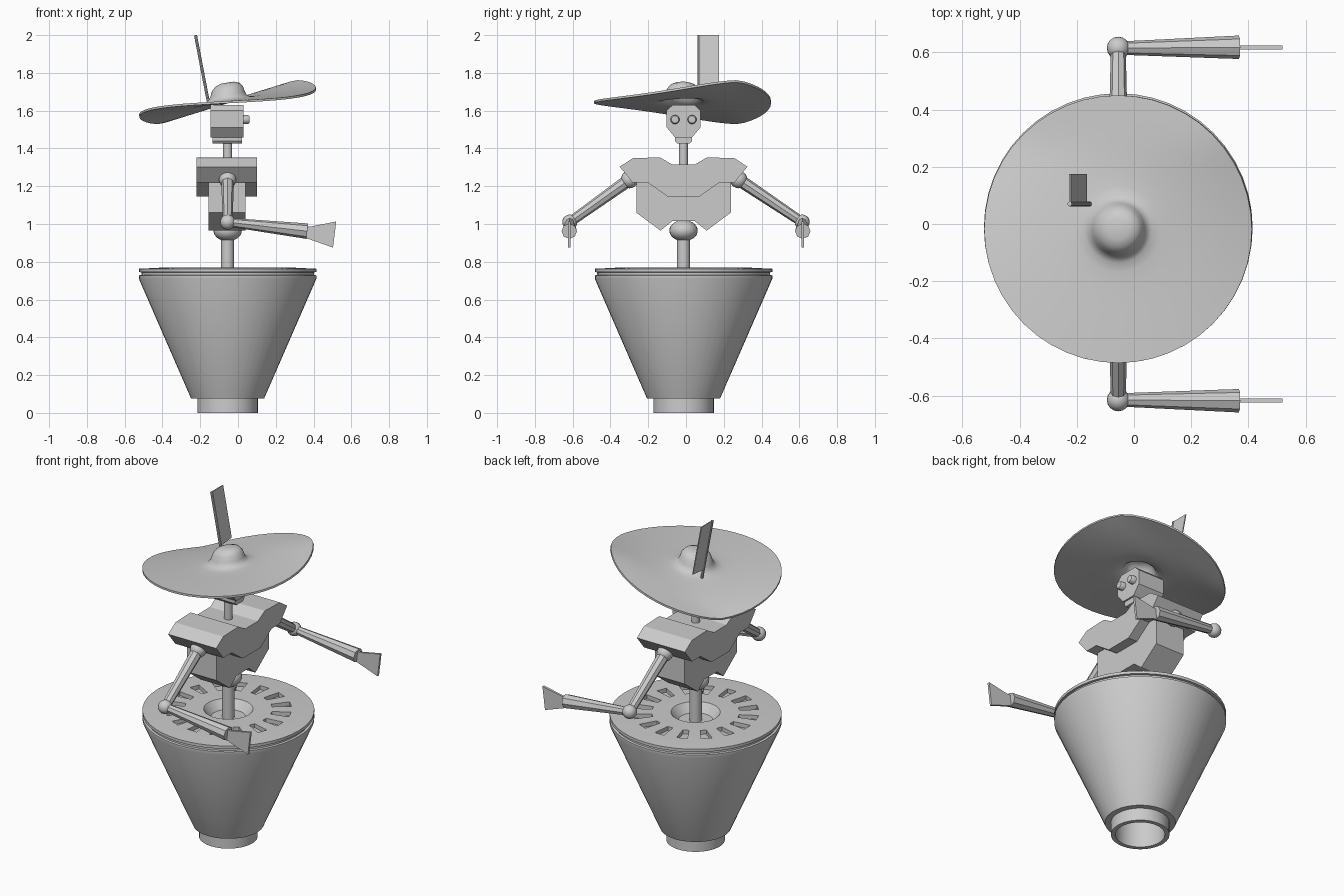
import bpy, bmesh, math
from mathutils import Vector, Matrix

if "Cube" in bpy.data.objects:
    bpy.data.objects.remove(bpy.data.objects["Cube"])

CX, CY = -0.055, -0.013   # main axis of the figure

grey = bpy.data.materials.new("plain_grey")
grey.diffuse_color = (0.6, 0.6, 0.6, 1)
grey.use_nodes = True
grey.node_tree.nodes["Principled BSDF"].inputs["Base Color"].default_value = grey.diffuse_color


def finish(name, bm, smooth=None):
    bmesh.ops.recalc_face_normals(bm, faces=bm.faces)
    me = bpy.data.meshes.new(name)
    bm.to_mesh(me)
    bm.free()
    me.materials.append(grey)
    ob = bpy.data.objects.new(name, me)
    bpy.context.collection.objects.link(ob)
    if smooth:
        smooth_angle(ob, smooth)
    return ob


def smooth_angle(ob, angle):
    bpy.ops.object.select_all(action='DESELECT')
    ob.select_set(True)
    bpy.context.view_layer.objects.active = ob
    bpy.ops.object.shade_smooth_by_angle(angle=math.radians(angle))


def lathe(name, profile, steps=48, matrix=Matrix(), smooth=30):
    """Spin (radius, height) points round z, then place with matrix."""
    bm = bmesh.new()
    vs = [bm.verts.new((r, 0, z)) for r, z in profile]
    es = [bm.edges.new(p) for p in zip(vs, vs[1:])]
    bmesh.ops.spin(bm, geom=vs + es, axis=(0, 0, 1), cent=(0, 0, 0),
                   angle=2 * math.pi, steps=steps)
    bmesh.ops.remove_doubles(bm, verts=bm.verts, dist=1e-5)
    bmesh.ops.transform(bm, matrix=matrix, verts=bm.verts)
    return finish(name, bm, smooth)


def rod(name, a, b, r1, r2, sides=8, smooth=None):
    a, b = Vector(a), Vector(b)
    d = b - a
    m = Matrix.Translation((a + b) / 2) @ d.to_track_quat('Z', 'Y').to_matrix().to_4x4()
    bm = bmesh.new()
    bmesh.ops.create_cone(bm, cap_ends=True, segments=sides, radius1=r1,
                          radius2=r2, depth=d.length, matrix=m)
    return finish(name, bm, smooth)


def ball(name, loc, r, squash=1, seg=16, rings=10):
    bm = bmesh.new()
    bmesh.ops.create_uvsphere(bm, u_segments=seg, v_segments=rings, radius=r,
                              matrix=Matrix.Translation(loc) @ Matrix.Diagonal((1, 1, squash, 1)))
    return finish(name, bm, 40)


def prism(name, points, offset):
    """Extrude a polygon of 3D points by an offset."""
    bm = bmesh.new()
    f = bm.faces.new([bm.verts.new(p) for p in points])
    new = bmesh.ops.extrude_face_region(bm, geom=[f])["geom"]
    bmesh.ops.translate(bm, vec=offset, verts=[v for v in new if isinstance(v, bmesh.types.BMVert)])
    return finish(name, bm)


def body_prism(name, half, x0, x1):
    """Mirror a half outline (y, z) across the axis and extrude it along x."""
    pts = [(x0, CY + y, z) for y, z in half] + [(x0, CY - y, z) for y, z in reversed(half)]
    return prism(name, pts, (x1 - x0, 0, 0))


axis = Matrix.Translation((CX, CY, 0))

# Conical pot with hollow foot, rim groove and recessed centre
pot = lathe("pot", [(0, 0.3), (0.135, 0.3), (0.135, 0), (0.16, 0), (0.16, 0.075),
                    (0.193, 0.075), (0.47, 0.71), (0.47, 0.728), (0.457, 0.73),
                    (0.457, 0.744), (0.47, 0.746), (0.47, 0.763), (0.35, 0.769),
                    (0.135, 0.769), (0.095, 0.72), (0, 0.72)], 48, axis)

# Ring of tapered slots cut in the lid
bm = bmesh.new()
for i in range(16):
    a = 2 * math.pi * i / 16
    corners = [(0.24, -0.017), (0.345, -0.03), (0.345, 0.03), (0.24, 0.017)]
    rot = axis @ Matrix.Rotation(a, 4, 'Z')
    lo, hi = [[bm.verts.new(rot @ Vector((x, y, z))) for x, y in corners] for z in (0.745, 0.80)]
    bm.faces.new(lo)
    bm.faces.new(hi)
    for k in range(4):
        n = (k + 1) % 4
        bm.faces.new((lo[k], lo[n], hi[n], hi[k]))
cutter = finish("slot_cutter", bm)
cutter.hide_render = True
mod = pot.modifiers.new("slots", 'BOOLEAN')
mod.object = cutter
mod.solver = 'EXACT'
bpy.context.view_layer.objects.active = pot
bpy.ops.object.modifier_apply(modifier="slots")
bpy.data.objects.remove(cutter)
smooth_angle(pot, 30)

# Stem and waist joint
rod("stem", (CX, CY, 0.71), (CX, CY, 0.95), 0.034, 0.034, 20, 40)
ball("waist_joint", (CX, CY, 0.965), 0.075, 0.75, 24, 14)

# Torso
body_prism("lower_torso", [(0, 1.25), (0.25, 1.25), (0.25, 1.06), (0.122, 0.965), (0.06, 1.015)],
           -0.155, 0.04)
body_prism("chest", [(0.06, 1.315), (0.125, 1.353), (0.27, 1.348), (0.338, 1.303),
                     (0.27, 1.22), (0.19, 1.22), (0.085, 1.146)], -0.22, 0.10)

# Neck, chin and head
rod("neck", (CX, CY, 1.29), (CX, CY, 1.45), 0.024, 0.024, 16, 40)
body_prism("chin", [(0.045, 1.47), (0.045, 1.44), (0.033, 1.425)], -0.135, 0.02)
body_prism("head", [(0.058, 1.63), (0.09, 1.60), (0.09, 1.512), (0.045, 1.458)], -0.145, 0.03)
for s in (-1, 1):
    lathe("eye", [(0, -0.01), (0.024, -0.01), (0.024, 0.022), (0.019, 0.03), (0, 0.032)], 16,
          Matrix.Translation((0.03, CY + s * 0.045, 1.553)) @ Matrix.Rotation(math.pi / 2, 4, 'Y'), 40)

# Wide hat: disc with a crown, its brim twisted more towards the back
rings = [(0, 0.098), (0.035, 0.097), (0.06, 0.088), (0.077, 0.068), (0.086, 0.04), (0.097, 0.02),
         (0.115, 0.007), (0.15, 0.002), (0.2, 0), (0.27, 0), (0.34, 0), (0.41, 0), (0.468, 0)]
hat = lathe("hat", rings, 48)
for v in hat.data.vertices:
    x, y, z = v.co
    v.co = (CX + x, -0.018 + y, 1.645 + z + x * min(0.31, 0.155 * math.exp(2.3 * y)))
solid = hat.modifiers.new("thickness", 'SOLIDIFY')
solid.thickness = 0.012
solid.offset = 0
bpy.context.view_layer.objects.active = hat
bpy.ops.object.modifier_apply(modifier="thickness")
smooth_angle(hat, 35)

# Feather: thin quill with a flat vane behind it
rod("quill", (-0.153, 0.07, 1.625), (-0.225, 0.07, 2.0), 0.008, 0.008, 8)
prism("feather_vane", [(-0.170, 0.07, 1.69), (-0.170, 0.175, 1.70),
                       (-0.227, 0.175, 2.0), (-0.227, 0.07, 2.0)], (0.006, 0, 0))

# Arms, both reaching forward along +x
for s in (-1, 1):
    shoulder = Vector((CX, -0.01 + s * 0.289, 1.235))
    elbow = Vector((CX, s * 0.615, 1.01))
    wrist = Vector((0.367, s * 0.618, 0.962))
    ball("shoulder_joint", shoulder, 0.046)
    rod("upper_arm", shoulder, elbow, 0.034, 0.026)
    ball("elbow_joint", elbow, 0.04)
    rod("forearm", elbow, wrist, 0.023, 0.041)
    y = s * 0.618 - 0.007
    prism("hand", [(0.35, y, 0.985), (0.39, y, 0.988), (0.52, y, 1.013),
                   (0.503, y, 0.875), (0.37, y, 0.922), (0.35, y, 0.93)], (0, 0.014, 0))
